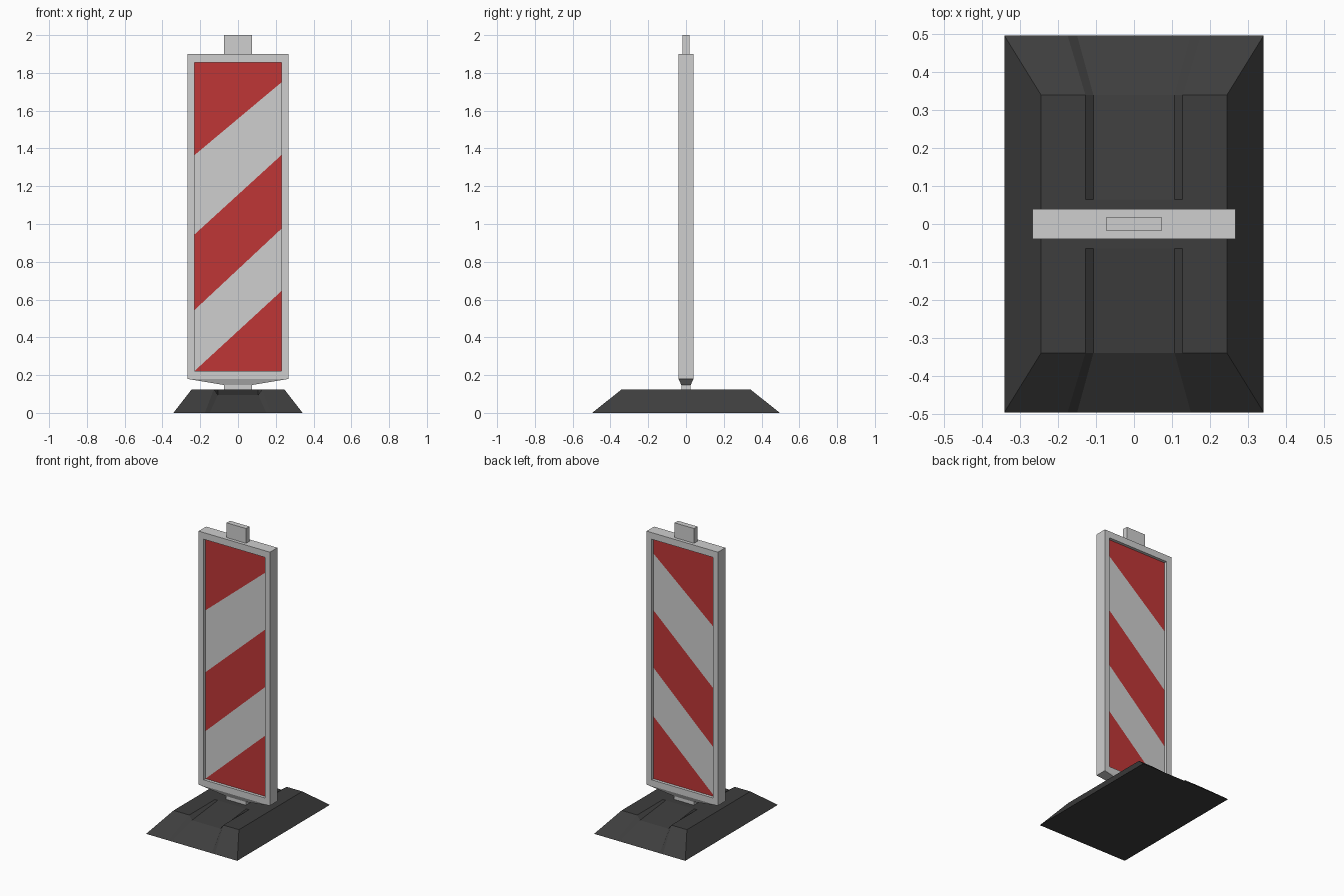
import bpy, bmesh

if "Cube" in bpy.data.objects:
    bpy.data.objects.remove(bpy.data.objects["Cube"])


def material(name, color):
    m = bpy.data.materials.new(name)
    m.diffuse_color = (*color, 1)
    m.use_nodes = True
    m.node_tree.nodes["Principled BSDF"].inputs["Base Color"].default_value = m.diffuse_color
    return m


GREY = material("light_grey", (0.62, 0.62, 0.62))
RED = material("sign_red", (0.52, 0.037, 0.037))
RUBBER = material("dark_rubber", (0.048, 0.048, 0.048))


def finish(name, bm, mats, recalc=True):
    if recalc:
        bmesh.ops.recalc_face_normals(bm, faces=bm.faces[:])
    me = bpy.data.meshes.new(name)
    bm.to_mesh(me)
    bm.free()
    for m in mats:
        me.materials.append(m)
    ob = bpy.data.objects.new(name, me)
    bpy.context.collection.objects.link(ob)
    return ob


def loft(name, rings, mats, caps=True):
    """Skin a list of point rings."""
    bm = bmesh.new()
    vs = [[bm.verts.new(p) for p in r] for r in rings]
    for a, b in zip(vs, vs[1:]):
        n = len(a)
        for i in range(n):
            bm.faces.new((a[i], a[(i + 1) % n], b[(i + 1) % n], b[i]))
    if caps:
        bm.faces.new(vs[0])
        bm.faces.new(vs[-1])
    return finish(name, bm, mats)


def flat_ring(x, y, z):
    return [(-x, -y, z), (x, -y, z), (x, y, z), (-x, y, z)]


def upright_ring(x, z0, z1, y):
    return [(-x, y, z0), (x, y, z0), (x, y, z1), (-x, y, z1)]


# Weighted base: sloped block with a shallow ramp cut into each end
sections = [  # y, then (x, z) of half the cross-section, outside to inside
    (0.497, [(0.342, 0), (0.175, 0), (0.15, 0)]),
    (0.34, [(0.245, 0.125), (0.128, 0.125), (0.107, 0.095)]),
    (0.065, [(0.245, 0.125), (0.128, 0.125), (0.107, 0.125)]),
]
rows = [(-y, p) for y, p in sections] + [(y, p) for y, p in reversed(sections)]
bm = bmesh.new()
grid = [[bm.verts.new((-x, y, z)) for x, z in p] +
        [bm.verts.new((x, y, z)) for x, z in reversed(p)] for y, p in rows]
for a, b in zip(grid, grid[1:]):
    for i in range(5):
        bm.faces.new((a[i], a[i + 1], b[i + 1], b[i]))
bm.faces.new([r[0] for r in grid])
bm.faces.new([r[-1] for r in grid])
bm.faces.new(grid[0] + grid[-1][::-1])
finish("base", bm, [RUBBER])

# Panel frame, with a recess on both faces
OUT = (0.268, 0.18, 1.9)
INN = (0.23, 0.222, 1.855)
D, R = 0.04, 0.02
loft("panel_frame", [upright_ring(*INN, -R), upright_ring(*INN, -D),
                     upright_ring(*OUT, -D), upright_ring(*OUT, D),
                     upright_ring(*INN, D), upright_ring(*INN, R)],
     [GREY], caps=False)

# Striped boards: bands between sloping lines (left z, right z)
lines = [(1.855, 1.855), (1.365, 1.75), (0.945, 1.365),
         (0.545, 0.975), (0.222, 0.645), (0.222, 0.222)]
for name, y in (("front_stripes", -R), ("back_stripes", R)):
    bm = bmesh.new()
    pts = [(bm.verts.new((-INN[0], y, l)), bm.verts.new((INN[0], y, r)))
           for l, r in lines]
    for i, (a, b) in enumerate(zip(pts, pts[1:])):
        ring = [b[0], b[1], a[1], a[0]]
        if i == 4:
            ring = [b[0], b[1], a[1]]
        if y > 0:
            ring.reverse()
        bm.faces.new(ring).material_index = 0 if i % 2 == 0 else 1
    bmesh.ops.delete(bm, geom=[v for v in bm.verts if not v.link_faces],
                     context='VERTS')
    finish(name, bm, [RED, GREY], recalc=False)

# Tapered foot, post into the base, and top handle
loft("panel_foot", [flat_ring(0.268, 0.04, 0.18), flat_ring(0.075, 0.025, 0.148)], [GREY])
loft("post", [flat_ring(0.075, 0.023, 0.15), flat_ring(0.075, 0.023, 0.1)], [GREY])
loft("handle", [flat_ring(0.073, 0.018, 1.89), flat_ring(0.073, 0.018, 2.0)], [GREY])
